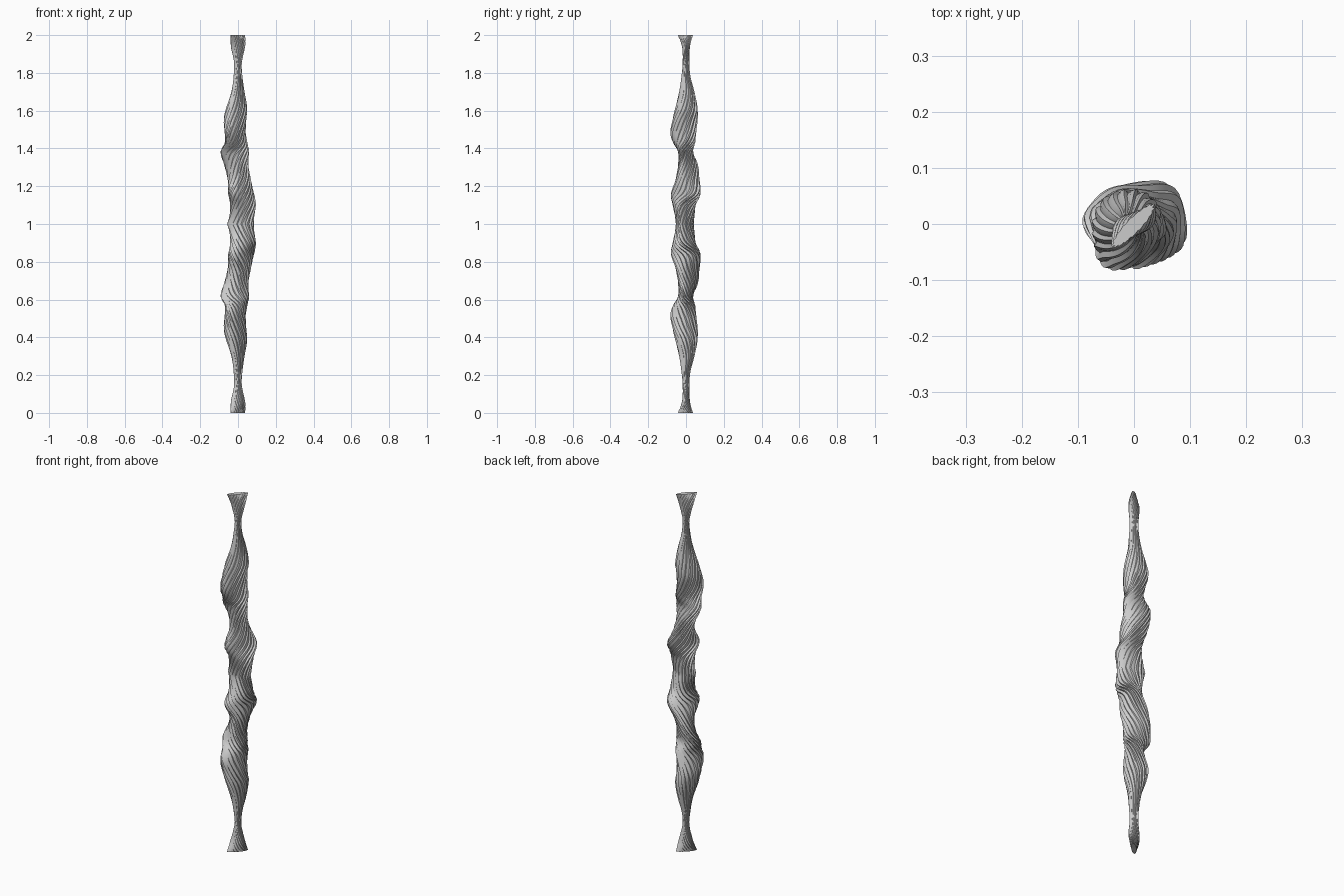
import bpy, bmesh, random
from math import cos, sin, radians, pi

if "Cube" in bpy.data.objects:
    bpy.data.objects.remove(bpy.data.objects["Cube"])

random.seed(4)

# Sections of the upper half: height, x min/max, y min/max, skew phase, twist (degrees)
SECTIONS = [
    (2.00, -.040, .038, -.043, .037, 28, 50),
    (1.94, -.038, .038, -.022, .022, 70, 10),
    (1.85, -.021, .021, -.018, .018, 105, -30),
    (1.78, -.024, .024, -.024, .024, 95, -45),
    (1.70, -.036, .036, -.036, .045, 80, -60),
    (1.61, -.066, .051, -.058, .062, 85, -75),
    (1.55, -.078, .046, -.073, .062, 90, -90),
    (1.48, -.072, .042, -.086, .056, 75, -120),
    (1.43, -.070, .050, -.070, .050, 72, -150),
    (1.38, -.095, .060, -.043, .040, 95, -190),
    (1.31, -.074, .057, -.043, .064, 112, -225),
    (1.24, -.058, .070, -.055, .073, 105, -260),
    (1.16, -.052, .086, -.082, .080, 72, -310),
    (1.10, -.042, .095, -.073, .054, 90, -350),
    (1.04, -.048, .089, -.060, .046, 100, -375),
    (1.00, -.060, .087, -.055, .041, 105, -385),
]


def section_at(z):
    """Smooth Hermite blend between neighbouring sections."""
    n = len(SECTIONS)
    i = next((k for k in range(n - 1) if SECTIONS[k + 1][0] <= z), n - 2)
    a, b = SECTIONS[i], SECTIONS[i + 1]
    p, q = SECTIONS[max(i - 1, 0)], SECTIONS[min(i + 2, n - 1)]
    h = b[0] - a[0]
    t = (z - a[0]) / h
    out = []
    for c in range(1, 7):
        m0 = (b[c] - p[c]) / (b[0] - p[0]) * h
        m1 = (q[c] - a[c]) / (q[0] - a[0]) * h
        out.append((2*t**3 - 3*t*t + 1) * a[c] + (t**3 - 2*t*t + t) * m0
                   + (3*t*t - 2*t**3) * b[c] + (t**3 - t*t) * m1)
    return out


# Pleated outline: uneven ridges with steep and shallow flanks
RIDGES, RINGS = 17, 80
outline = []
for k in range(RIDGES):
    crest = random.uniform(0.96, 1.01)
    for step, f in ((0, 0.87), (0.25, crest), (0.65, crest - 0.04)):
        outline.append((2 * pi * (k + step) / RIDGES, f))

# Twisted upper half
bm = bmesh.new()
rings = []
for j in range(RINGS + 1):
    z = 2.0 - j / RINGS
    x0, x1, y0, y1, skew, twist = section_at(z)
    cx, cy, rx, ry = (x0 + x1) / 2, (y0 + y1) / 2, (x1 - x0) / 2, (y1 - y0) / 2
    d, tw = radians(skew), radians(twist)
    rings.append([bm.verts.new((cx + rx * f * cos(u + tw),
                                cy + ry * f * cos(u + tw - d), z - 1))
                  for u, f in outline])
for upper, lower in zip(rings, rings[1:]):
    for i in range(len(outline)):
        k = (i + 1) % len(outline)
        bm.faces.new((upper[i], lower[i], lower[k], upper[k]))
bm.faces.new(rings[0])
bm.normal_update()

mesh = bpy.data.meshes.new("twisted_shaft")
bm.to_mesh(mesh)
bm.free()
shaft = bpy.data.objects.new("twisted_shaft", mesh)
shaft.location.z = 1
bpy.context.collection.objects.link(shaft)

# Lower half is the mirror image
mirror = shaft.modifiers.new("mirror", 'MIRROR')
mirror.use_axis = (False, False, True)
mirror.use_clip = True

bpy.context.view_layer.objects.active = shaft
shaft.select_set(True)
bpy.ops.object.shade_smooth_by_angle(angle=radians(25))
